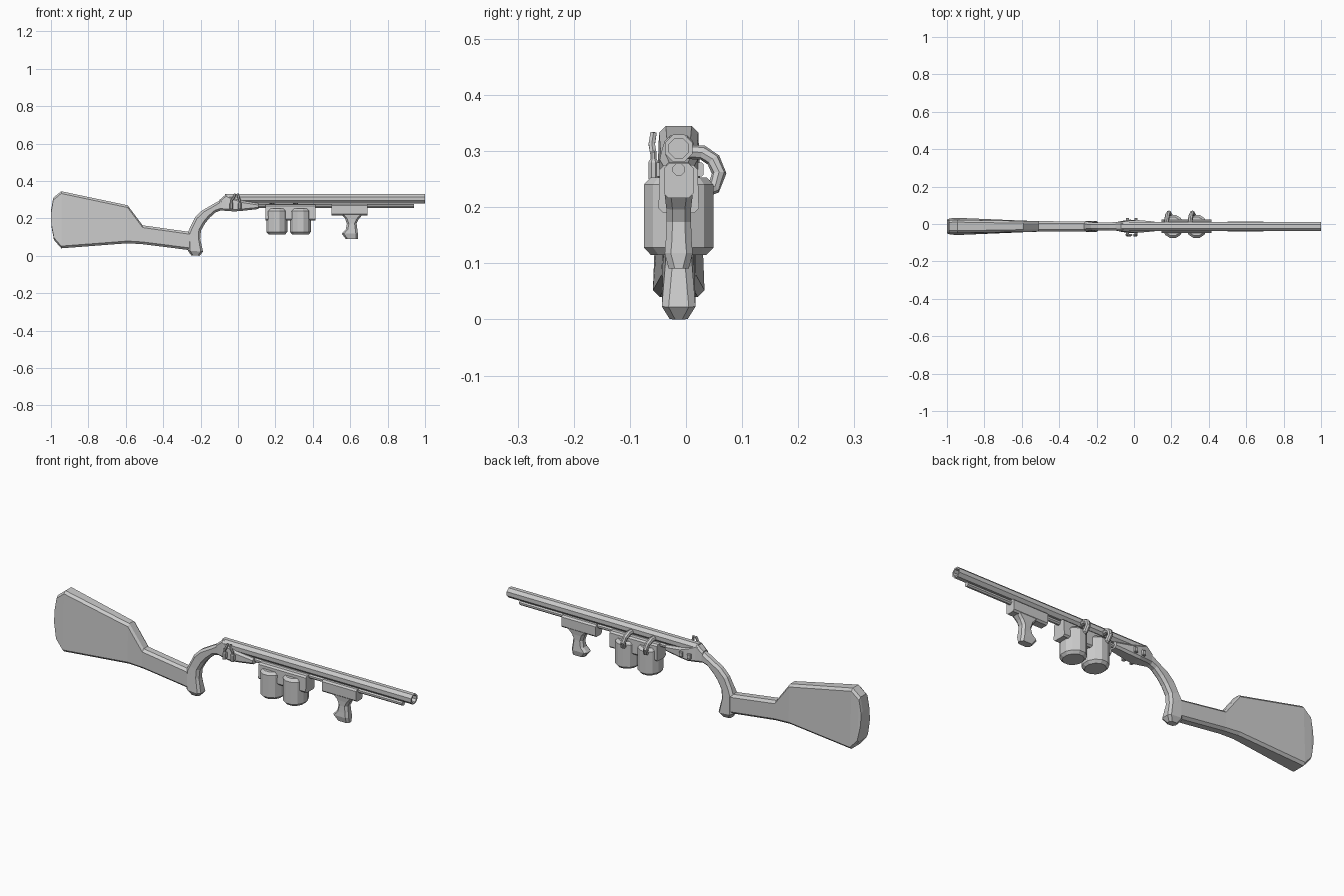
import bpy, bmesh, math
from mathutils import Vector

YC = -0.013  # centre plane of the weapon


def loft(name, rings):
    """Skin a list of equal-length point rings and cap both ends."""
    bm = bmesh.new()
    vs = [[bm.verts.new(p) for p in r] for r in rings]
    n = len(rings[0])
    for a, b in zip(vs, vs[1:]):
        for i in range(n):
            j = (i + 1) % n
            bm.faces.new((a[i], a[j], b[j], b[i]))
    bm.faces.new(vs[0])
    bm.faces.new(vs[-1])
    bmesh.ops.recalc_face_normals(bm, faces=bm.faces)
    me = bpy.data.meshes.new(name)
    bm.to_mesh(me)
    bm.free()
    ob = bpy.data.objects.new(name, me)
    bpy.context.collection.objects.link(ob)
    return ob


def slices(name, stations, c=0.012):
    """Loft of chamfered sections: (top x, top z, bottom x, bottom z, half width top, bottom)."""
    rings = []
    for tx, tz, bx, bz, ht, hb in stations:
        t, b = Vector((tx, YC, tz)), Vector((bx, YC, bz))
        d = (b - t).normalized()
        y = Vector((0, 1, 0))
        k = min(c, (b - t).length * 0.3, ht * 0.6)
        rings.append([t - y * (ht - k), t + y * (ht - k), t + d * k + y * ht, b - d * k + y * hb,
                      b + y * (hb - k), b - y * (hb - k), b - d * k - y * hb, t + d * k - y * ht])
    return loft(name, rings)


def lathe(name, centre, prof, sides, axis='Z', sx=1.0, sy=1.0):
    """Low-poly turned part: prof is (distance along axis, radius)."""
    rings = []
    for h, r in prof:
        ring = []
        for i in range(sides):
            a = 2 * math.pi * (i + 0.5) / sides
            u, v = r * math.cos(a) * sx, r * math.sin(a) * sy
            off = Vector((u, v, h)) if axis == 'Z' else Vector((h, u, v))
            ring.append(Vector(centre) + off)
        rings.append(ring)
    return loft(name, rings)


def tube(name, pts, radius, sides=8):
    """Round tube swept along a path."""
    pts = [Vector(p) for p in pts]
    rings = []
    for i, p in enumerate(pts):
        t = (pts[min(i + 1, len(pts) - 1)] - pts[max(i - 1, 0)]).normalized()
        u = (Vector((1, 0, 0)) - t * t.x).normalized()
        v = t.cross(u)
        rings.append([p + radius * (u * math.cos(a) + v * math.sin(a))
                      for a in (2 * math.pi * k / sides for k in range(sides))])
    return loft(name, rings)


# Shoulder stock
slices("shoulder_stock", [
    (-1.0, 0.24, -0.998, 0.16, 0.034, 0.038),
    (-0.988, 0.31, -0.984, 0.085, 0.034, 0.043),
    (-0.945, 0.345, -0.945, 0.04, 0.035, 0.046),
    (-0.59, 0.27, -0.59, 0.067, 0.029, 0.031),
    (-0.51, 0.163, -0.51, 0.062, 0.028, 0.028),
    (-0.24, 0.125, -0.24, 0.028, 0.027, 0.027)])

# Curved pistol grip rising to the receiver
slices("pistol_grip", [
    (-0.25, 0.002, -0.205, 0.0, 0.016, 0.016),
    (-0.268, 0.028, -0.187, 0.022, 0.03, 0.03),
    (-0.267, 0.127, -0.202, 0.09, 0.028, 0.024),
    (-0.255, 0.155, -0.198, 0.135, 0.024, 0.023),
    (-0.23, 0.205, -0.175, 0.175, 0.022, 0.022),
    (-0.195, 0.24, -0.15, 0.205, 0.022, 0.022),
    (-0.135, 0.275, -0.12, 0.232, 0.022, 0.022),
    (-0.085, 0.303, -0.09, 0.243, 0.023, 0.023)])

# Receiver
slices("receiver", [
    (-0.098, 0.3, -0.1, 0.243, 0.022, 0.022),
    (-0.065, 0.328, -0.06, 0.24, 0.025, 0.03),
    (-0.03, 0.312, -0.02, 0.237, 0.03, 0.036),
    (0.02, 0.295, 0.02, 0.24, 0.034, 0.034),
    (0.11, 0.28, 0.11, 0.25, 0.026, 0.026)], 0.01)

# Hollow barrel and the thin tube beneath
lathe("barrel", (0, YC, 0.305), [(-0.07, 0.0265), (1.0, 0.0265), (1.0, 0.019), (0.85, 0.019)], 8, 'X')
lathe("under_tube", (0, YC, 0.267), [(0.08, 0.0115), (0.94, 0.0115)], 8, 'X')

# Canister bracket
slices("canister_bracket", [(0.148, 0.275, 0.148, 0.19, 0.034, 0.036),
                            (0.415, 0.275, 0.415, 0.19, 0.034, 0.036)], 0.008)

# Two canisters with looping hoses
for n, cx in enumerate((0.208, 0.334), 1):
    lathe(f"canister_{n}", (cx, YC, 0), [(0.115, 0.05), (0.128, 0.0625), (0.24, 0.0625), (0.253, 0.05)],
          12, 'Z', 0.93, 1.03)
    tube(f"hose_{n}", [(cx - 0.035, 0.0, 0.299), (cx - 0.032, 0.03, 0.297), (cx - 0.028, 0.049, 0.284),
                       (cx - 0.022, 0.059, 0.26), (cx - 0.016, 0.05, 0.236), (cx - 0.01, 0.02, 0.226)], 0.013)

# Forward grip and its mount
slices("foregrip_mount", [(0.5, 0.278, 0.5, 0.216, 0.026, 0.026),
                          (0.692, 0.278, 0.692, 0.216, 0.026, 0.026)], 0.008)
slices("foregrip", [
    (0.553, 0.222, 0.668, 0.222, 0.025, 0.025),
    (0.572, 0.2, 0.645, 0.196, 0.022, 0.022),
    (0.582, 0.17, 0.634, 0.174, 0.02, 0.022),
    (0.576, 0.14, 0.638, 0.142, 0.023, 0.023),
    (0.555, 0.118, 0.641, 0.118, 0.025, 0.025),
    (0.575, 0.091, 0.641, 0.091, 0.018, 0.018)], 0.011)

# Two small side hammers
for n, x in enumerate((-0.035, 0.01), 1):
    lathe(f"hammer_base_{n}", (x, -0.058, 0),
          [(0.25, 0.01), (0.28, 0.01), (0.286, 0.006), (0.3, 0.006)], 8)
    tilt = 0.02 if n == 1 else -0.012
    tube(f"hammer_spur_{n}", [(x, -0.058, 0.295), (x + tilt * 0.6, -0.061, 0.312),
                              (x + tilt, -0.058, 0.332)], 0.0065, 6)
    slices(f"hammer_link_{n}", [(x - 0.008, 0.28, x - 0.008, 0.255, 0.044, 0.044),
                                (x + 0.008, 0.28, x + 0.008, 0.255, 0.044, 0.044)], 0.003)
